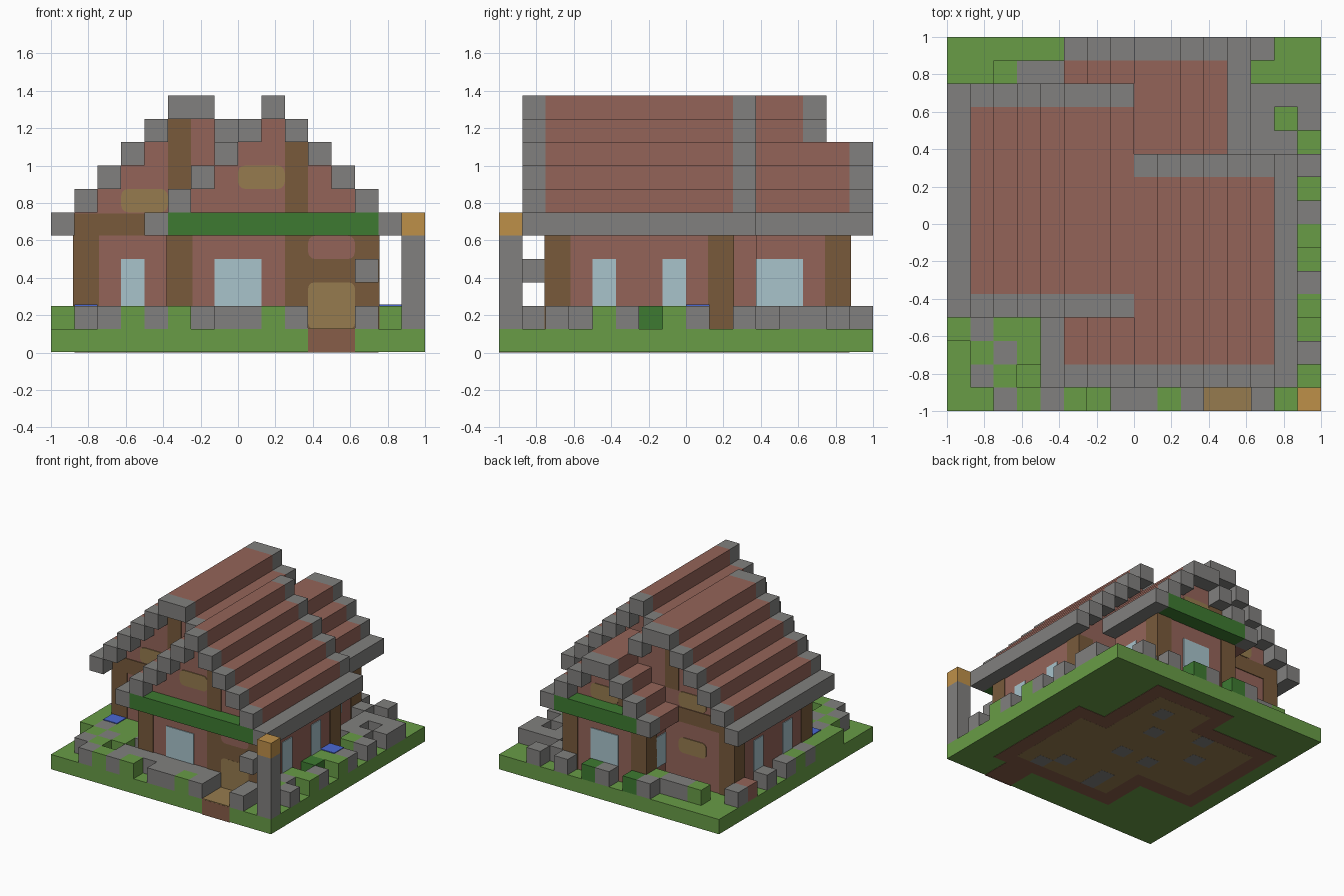
import bpy, bmesh

U = 0.125   # one block
T = 0.05    # plate thickness in blocks

if "Cube" in bpy.data.objects:
    bpy.data.objects.remove(bpy.data.objects["Cube"], do_unlink=True)


def material(name, hexa):
    rgb = [int(hexa[i:i + 2], 16) / 255 for i in (0, 2, 4)]
    lin = [c / 12.92 if c < 0.04 else ((c + 0.055) / 1.055) ** 2.4 for c in rgb]
    m = bpy.data.materials.new(name)
    m.use_nodes = True
    m.diffuse_color = (*lin, 1)
    m.node_tree.nodes["Principled BSDF"].inputs["Base Color"].default_value = (*lin, 1)
    return m


GRASS = material("grass green", "689C46")
LEAF = material("leaf green", "3D7A31")
STONE = material("stone grey", "81807E")
BRICK = material("brick red", "946459")
WOOD = material("dark wood", "785A3B")
TAN = material("tan wood", "967B4E")
GLASS = material("window glass", "A8C3CB")
LAMP = material("lamp orange", "BE9049")
WATER = material("water blue", "4A68D4")
DIRT = material("dirt brown", "875D48")


def blocks(name, mat, *boxes, rounded=0):
    """One object from boxes (x0, x1, y0, y1, z0, z1) in block units."""
    bm = bmesh.new()
    for x0, x1, y0, y1, z0, z1 in boxes:
        vs = bmesh.ops.create_cube(bm, size=1)["verts"]
        for v in vs:
            v.co.x = (x0 if v.co.x < 0 else x1) * U
            v.co.y = (y0 if v.co.y < 0 else y1) * U
            v.co.z = (z0 if v.co.z < 0 else z1) * U
    if rounded:
        thin = [e for e in bm.edges if e.calc_length() < 2.5 * T * U]
        bmesh.ops.bevel(bm, geom=thin, offset=rounded * U, segments=3,
                        profile=0.5, affect='EDGES')
    me = bpy.data.meshes.new(name)
    bm.to_mesh(me)
    bm.free()
    me.materials.append(mat)
    ob = bpy.data.objects.new(name, me)
    bpy.context.collection.objects.link(ob)


def plate_y(name, mat, y, x0, x1, z0, z1, t=T, rounded=0):
    blocks(name, mat, (x0, x1, y - t, y + t, z0, z1), rounded=rounded)


def plate_x(name, mat, x, y0, y1, z0, z1):
    blocks(name, mat, (x - T, x + T, y0, y1, z0, z1))


def house_wing(name, steps, y0, y1, trims, eaves):
    """Stepped roof over a wall body; steps are (x0, x1, z)."""
    red, grey, fill = [], [], []
    for x0, x1, z in steps:
        lo, hi = y0, y1
        if z == 5 and x0 in eaves:
            grey.append((x0, x1, y0, y1, z, z + 1))
            continue
        if "front" in trims:
            grey.append((x0, x1, y0, y0 + 1, z, z + 1))
            lo += 1
        if "back" in trims:
            grey.append((x0, x1, y1 - 1, y1, z, z + 1))
            hi -= 1
        red.append((x0, x1, lo, hi, z, z + 1))
        if z > 5:
            fill.append((x0, x1, lo, hi, 1, z))
    blocks(name + "_roof_tiles", BRICK, *red)
    blocks(name + "_roof_trim", STONE, *grey)
    blocks(name + "_walls", BRICK, *fill)


def slope(x0, count, direction):
    """Single-block roof steps rising in the given x direction."""
    s = [(x0 + i * direction, x0 + i * direction + 1, 5 + i) for i in range(count)]
    return s[::direction]


# Three wings
house_wing("west_wing", slope(-8, 5, 1) + [(-3, -1, 10), (-1, 0, 9)],
           -4, 6, ("front", "back"), (-8,))
house_wing("front_wing", slope(-4, 5, 1) + [(1, 2, 10)] + slope(6, 5, -1),
           -7, 3, ("front", "back"), (-4, 6))
house_wing("back_wing", slope(-3, 3, 1) + [(0, 2, 8)] + slope(4, 3, -1),
           3, 8, ("back",), (4,))

# Timber corner posts and beams
corners = [(-7, -3), (-7, 4), (-3, -6), (5, -6), (-2, 6), (3, 6), (5, 1)]
blocks("corner_posts", WOOD,
       *[(x - T, x + 1 + T, y - T, y + 1 + T, 1, 5) for x, y in corners])
blocks("west_beam", WOOD, (-7 - T, -3, -3 - T, 5 + T, 5, 6 - T))
plate_y("front_gable_post", WOOD, -6, 2, 3, 6, 9)
plate_y("west_gable_post", WOOD, -3, -3, -2, 7, 10)
plate_y("west_gable_back_post", WOOD, 5, -3, -2, 7, 10)
plate_y("back_gable_post", WOOD, 7, -1, 0, 6, 7)
plate_y("door_surround", WOOD, -6, 2, 6, 1, 5)
blocks("front_leaf_beam", LEAF, (-3, 6, -7, -6, 5, 6))
blocks("back_leaf_beam", LEAF, (-2, 4, 7, 8, 5, 6))

# Door and tan panels
plate_y("door", TAN, -6, 3, 5, 1, 3, t=T * 1.2, rounded=0.25)
plate_y("door_lintel_panel", BRICK, -6, 3, 5, 4, 5, t=T * 1.2, rounded=0.3)
plate_y("front_gable_panel", TAN, -6, 0, 2, 7, 8, rounded=0.3)
plate_y("west_gable_panel", TAN, -3, -5, -3, 6, 7, rounded=0.3)
plate_y("west_gable_back_panel", TAN, 5, -5, -3, 6, 7, rounded=0.3)
plate_y("west_back_wall_panel", TAN, 5, -5, -3, 3, 4, rounded=0.3)
plate_y("back_gable_panel", TAN, 7, 0, 2, 6, 7, rounded=0.3)

# Windows
plate_y("front_window", GLASS, -6, -1, 1, 2, 4)
plate_y("west_front_window", GLASS, -3, -5, -4, 2, 4)
plate_y("back_window", GLASS, 7, 0, 2, 2, 4)
plate_x("back_wing_west_window", GLASS, -2, 5, 6, 2, 4)
plate_x("back_wing_east_window", GLASS, 4, 3, 5, 2, 4)
for y in (-4, -1):
    plate_x("east_window", GLASS, 6, y, y + 1, 2, 4)
for y in (-1, 2):
    plate_x("west_window", GLASS, -7, y, y + 1, 2, 4)

# Ground slab with dirt path, and the floor seen underneath
F = 0.03
blocks("ground", GRASS, (-8, 8, -8, 8, F, 1))
blocks("path", TAN, (3, 5, -8, -6, 1, 1 + T))
plate_y("path_edge", DIRT, -8 + F, 3, 5, 0, 1, t=F * 1.3)
wings = [(-7, 0, -3, 5), (-3, 6, -6, 2), (-2, 4, 2, 7)]
blocks("dirt_footing", DIRT, *[(*w, F / 3, F) for w in wings],
       (3, 5, -8, -6, F / 3, F))
blocks("floor_underside", TAN, (-6, 0, -2, 4, F / 5, F),
       (-2, 5, -5, 1, F / 5, F), (-1, 3, 1, 6, F / 5, F))
spots = [(1, 4), (0, 2), (-3, 3), (-4, 1), (0, -1), (2, -4),
         (-1, -4), (-1, -5), (3, -5), (-2, -1)]
blocks("floor_stones", STONE, *[(x, x + 1, y, y + 1, 0, F) for x, y in spots])


def ground_cells(name, mat, *cells):
    blocks(name, mat, *[(x, x + 1, y, y + 1, 1, 2) for x, y in cells])


# Front and west garden
ground_cells("front_stones", STONE, *[(x, -8) for x in (-6, -4, -1, 0, 2, 5)],
             *[(x, -7) for x in (-4, -3, -2, -1, 0, 1, 2, 5)])
ground_cells("front_grass", GRASS, *[(x, -8) for x in (-5, -3, 1)], (6, -6))
ground_cells("corner_stones", STONE, (-7, -5), (-6, -6), (-7, -7), (-4, -5))
ground_cells("corner_grass", GRASS, (-8, -5), (-6, -5), (-5, -5), (-7, -6),
             (-5, -6), (-6, -7), *[(x, -4) for x in range(-8, -3)], (-8, -3), (-8, -1))
ground_cells("west_stones", STONE, *[(-8, y) for y in (-2, 0, 2, 5)])
ground_cells("west_brick", BRICK, (-8, 4))

# East and back garden
ground_cells("east_stones", STONE, *[(7, y) for y in (-6, -3, 0, 2, 4, 5)], (6, -5))
ground_cells("east_grass", GRASS, (7, -4), (7, -1), (6, -4), (6, -1), (6, 0), (6, 2))
ground_cells("northeast_stones", STONE,
             *[(x, y) for x in (5, 6) for y in (3, 4, 5) if (x, y) != (6, 4)],
             (5, 7), (3, 7), (4, 6))
ground_cells("back_stones", STONE, (-5, 6), (-4, 6), (0, 7), (-3, 7))
ground_cells("back_grass", GRASS, (-6, 6), (-3, 6))
ground_cells("bushes", LEAF, (1, 7), (-2, 7), (6, -2))
blocks("ponds", WATER, (-7, -6, -4, -3, 2, 2 + T), (6, 7, 0, 1, 2, 2 + T))

# Lamp post and wall bracket
blocks("lamp_post", STONE, (7, 8, -8, -7, 1, 5))
blocks("lamp", LAMP, (7, 8, -8, -7, 5, 6))
blocks("wall_bracket", STONE, (5, 6, -7, -6, 3, 4))
